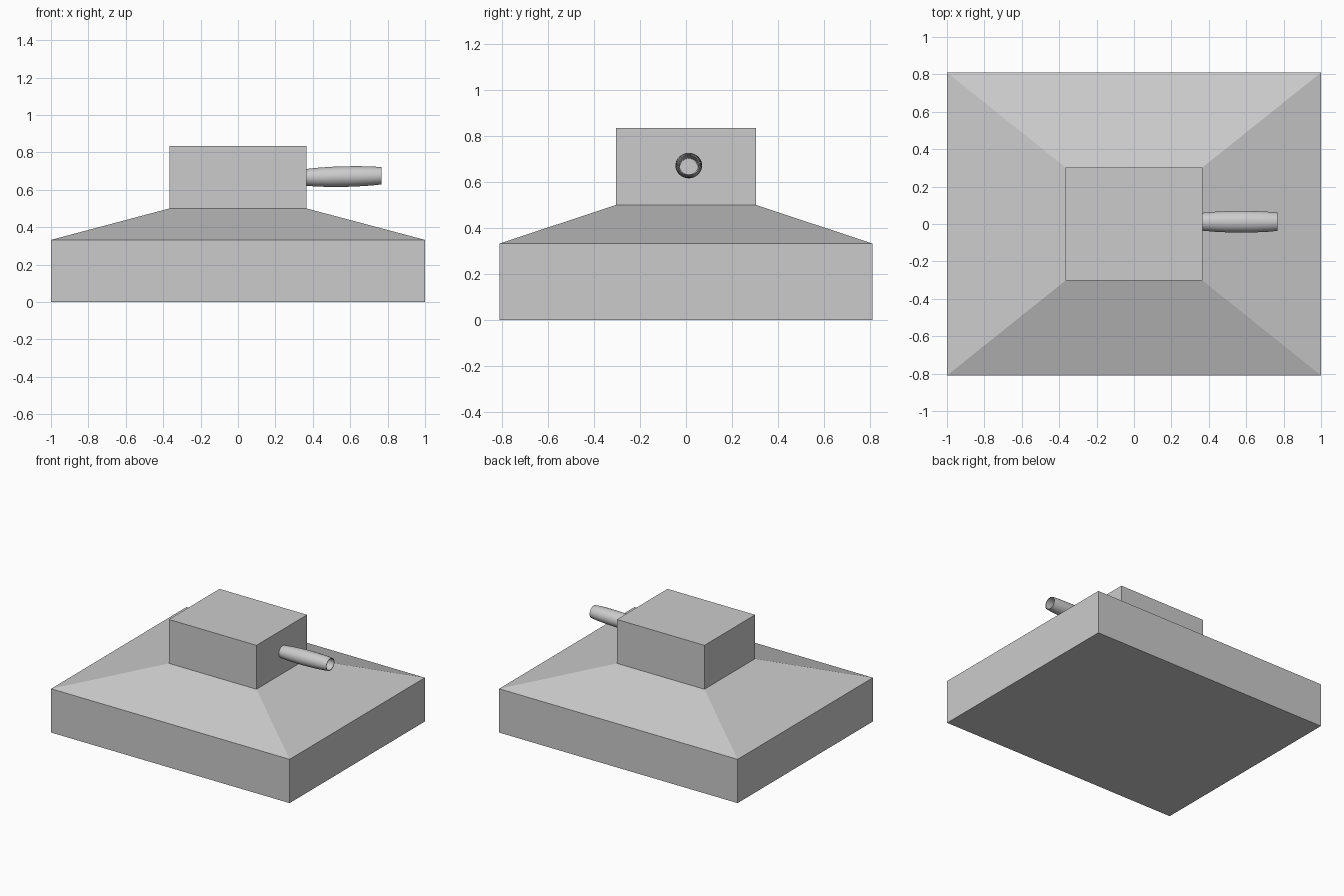
import bpy, bmesh, math

if "Cube" in bpy.data.objects:
    bpy.data.objects.remove(bpy.data.objects["Cube"])


def make_object(name, bm):
    bmesh.ops.recalc_face_normals(bm, faces=bm.faces)
    mesh = bpy.data.meshes.new(name)
    bm.to_mesh(mesh)
    bm.free()
    obj = bpy.data.objects.new(name, mesh)
    bpy.context.collection.objects.link(obj)
    return obj


def loft(name, rings, cap=True, closed=False):
    """Skin a list of point rings, with end caps or joined back to the start."""
    bm = bmesh.new()
    loops = [[bm.verts.new(p) for p in ring] for ring in rings]
    pairs = list(zip(loops, loops[1:])) + ([(loops[-1], loops[0])] if closed else [])
    for a, b in pairs:
        for i in range(len(a)):
            j = (i + 1) % len(a)
            bm.faces.new((a[i], a[j], b[j], b[i]))
    if cap:
        bm.faces.new(loops[0])
        bm.faces.new(loops[-1])
    return make_object(name, bm)


def rect(hx, hy, z):
    return [(sx * hx, sy * hy, z) for sx, sy in ((-1, -1), (1, -1), (1, 1), (-1, 1))]


def ellipse(x, scale, sides=32):
    # barrel cross-section, slightly flattened and rising towards the muzzle
    z = 0.666 + (x - 0.365) * 0.022
    return [(x, 0.012 + 0.058 * scale * math.cos(2 * math.pi * i / sides),
             z + 0.055 * scale * math.sin(2 * math.pi * i / sides)) for i in range(sides)]


# Base block with sloping deck
loft("hull", [rect(1, 0.81, 0), rect(1, 0.81, 0.332), rect(0.367, 0.303, 0.5)])

# Block on top
loft("turret", [rect(0.367, 0.303, 0.5), rect(0.367, 0.303, 0.833)])

# Hollow barrel: outer bulge, then back along the bore
outer = [(0.365, 0.82), (0.43, 0.92), (0.50, 0.98), (0.58, 1.0), (0.66, 0.97), (0.72, 0.92), (0.766, 0.84)]
bore = [(0.766, 0.76), (0.58, 0.70), (0.365, 0.65)]
barrel = loft("barrel", [ellipse(x, s) for x, s in outer + bore], cap=False, closed=True)
bpy.context.view_layer.objects.active = barrel
barrel.select_set(True)
bpy.ops.object.shade_smooth_by_angle(angle=math.radians(35))
